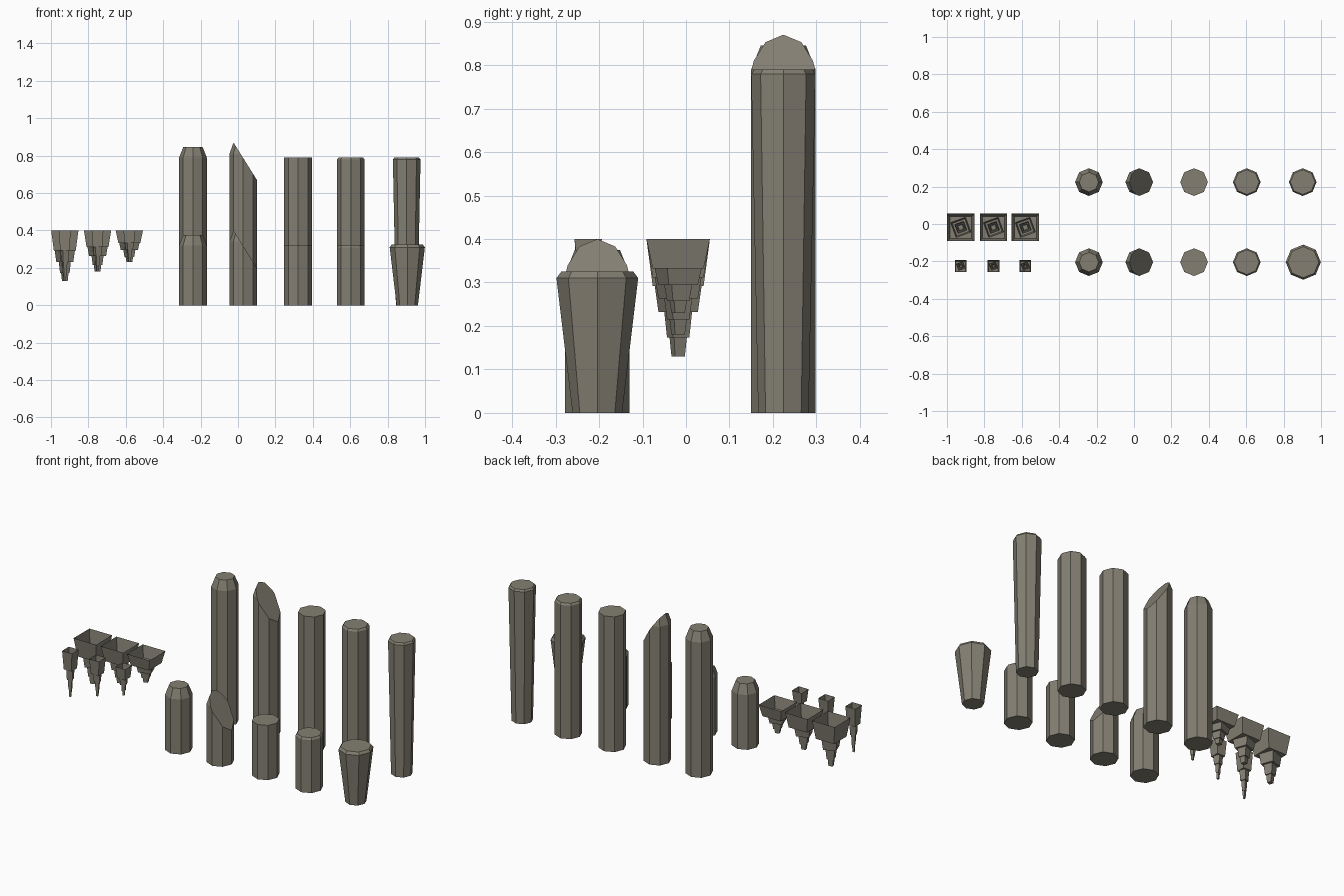
import bpy, bmesh
from math import cos, sin, radians, pi, sqrt

if "Cube" in bpy.data.objects:
    bpy.data.objects.remove(bpy.data.objects["Cube"])

stone = bpy.data.materials.new("warm grey stone")
stone.diffuse_color = (0.23, 0.213, 0.17, 1)
stone.use_nodes = True
stone.node_tree.nodes["Principled BSDF"].inputs["Base Color"].default_value = stone.diffuse_color


def finish(bm, name, loc):
    me = bpy.data.meshes.new(name)
    bm.to_mesh(me)
    bm.free()
    me.materials.append(stone)
    ob = bpy.data.objects.new(name, me)
    ob.location = loc
    bpy.context.collection.objects.link(ob)


def skin(rings, sides, cap_top=True):
    """Skin rings of (z, radius, start angle), listed bottom to top."""
    bm = bmesh.new()
    loops = [[bm.verts.new((r * cos(a + 2 * pi * i / sides),
                            r * sin(a + 2 * pi * i / sides), z))
              for i in range(sides)] for z, r, a in rings]
    for lo, hi in zip(loops, loops[1:]):
        for i in range(sides):
            j = (i + 1) % sides
            bm.faces.new((lo[i], lo[j], hi[j], hi[i]))
    bm.faces.new(loops[0][::-1])
    if cap_top:
        bm.faces.new(loops[-1])
    return bm


def pillar(name, x, y, profile):
    finish(skin([(z, r, 0) for z, r in profile], 8), name, (x, y, 0))


def slanted_pillar(name, x, y, drop):
    # chamfered tip sliced by a sloping plane
    bm = skin([(0, .074, 0), (.81 - drop, .074, 0), (.956 - drop, .02, 0)], 8)
    cut = bmesh.ops.bisect_plane(bm, geom=bm.verts[:] + bm.edges[:] + bm.faces[:],
                                 plane_co=(0, 0, .787 - drop),
                                 plane_no=(1.6, 0, 1), clear_outer=True)
    edges = [e for e in cut["geom_cut"] if isinstance(e, bmesh.types.BMEdge)]
    bmesh.ops.holes_fill(bm, edges=edges, sides=0)
    bmesh.ops.recalc_face_normals(bm, faces=bm.faces[:])
    finish(bm, name, (x, y, 0))


# Tall back row and short front row of octagonal pillars
R = .074
for row, y, drop in (("tall", .224, 0), ("short", -.204, .47)):
    h = .79 - drop
    pillar(row + "_tapered_tip_pillar", -.241, y, [(0, R), (h, R), (h + .055, .052)])
    slanted_pillar(row + "_slanted_pillar", .028, y, drop)
    pillar(row + "_flat_pillar", .321, y, [(0, R), (h, R)])
    pillar(row + "_bevelled_pillar", .603, y, [(0, R), (h - .011, R), (h, .066)])
pillar("tall_flared_pillar", .902, .224, [(0, .058), (.779, R), (.79, .066)])
pillar("short_flared_pillar", .905, -.204, [(0, .057), (.31, .094), (.325, .083)])

# Hollow stepped spikes: (depth fraction, square side, twist) from tip to rim
TIERS = [(1, .024, 20), (.84, .031, 20), (.84, .04, 20), (.62, .05, 20),
         (.62, .071, 20), (.4, .084, 20), (.4, .117, 0), (0, .146, 0)]
for x, length in ((-.926, .27), (-.751, .22), (-.581, .17)):
    for size, y, scale in (("wide", -.018, 1), ("narrow", -.225, .43)):
        rings = [(.4 - f * length, s * scale / sqrt(2), radians(45 + t))
                 for f, s, t in TIERS]
        finish(skin(rings, 4, cap_top=False), size + "_stepped_spike", (x, y, 0))
